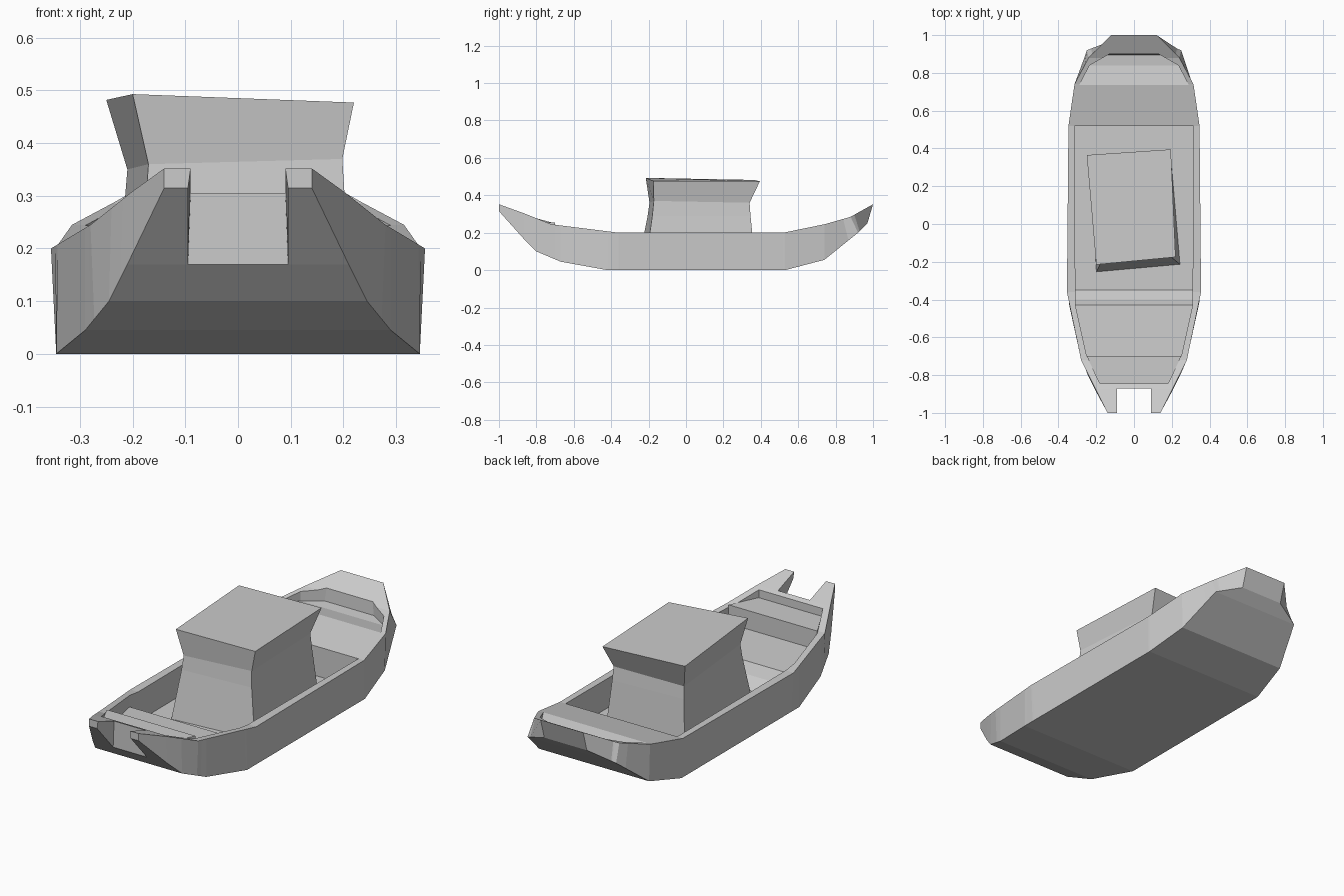
import bpy, bmesh

if "Cube" in bpy.data.objects:
    bpy.data.objects.remove(bpy.data.objects["Cube"])


def interp(knots, y):
    """Piecewise linear lookup in a list of (y, value...) knots."""
    if y <= knots[0][0]:
        return knots[0][1:]
    for a, b in zip(knots, knots[1:]):
        if y <= b[0]:
            t = (y - a[0]) / (b[0] - a[0])
            return tuple(p + (q - p) * t for p, q in zip(a[1:], b[1:]))
    return knots[-1][1:]


def loft(name, rings, cap_start=True, cap_end=True):
    """Join equal-length closed rings of points into a flat-shaded object."""
    bm = bmesh.new()
    vs = [[bm.verts.new(p) for p in r] for r in rings]
    n = len(rings[0])
    for a, b in zip(vs, vs[1:]):
        for i in range(n):
            j = (i + 1) % n
            bm.faces.new((a[i], a[j], b[j], b[i]))
    if cap_start:
        bm.faces.new(vs[0])
    if cap_end:
        bm.faces.new(vs[-1][::-1])
    bmesh.ops.remove_doubles(bm, verts=bm.verts, dist=0.0001)
    bmesh.ops.recalc_face_normals(bm, faces=bm.faces)
    me = bpy.data.meshes.new(name)
    bm.to_mesh(me)
    bm.free()
    ob = bpy.data.objects.new(name, me)
    bpy.context.collection.objects.link(ob)
    return ob


# Hull lines: (y, half width, height); keel also carries its own y at the bow
sheer = [(-1, .14, .352), (-.87, .205, .305), (-.72, .28, .245), (-.36, .355, .2),
         (.52, .347, .2), (.74, .315, .245), (.88, .24, .285), (1, .12, .352)]
keel = [(-1, .14, .315, -1), (-.87, .21, .17, -.87), (-.8, .245, .1, -.8),
        (-.67, .29, .045, -.67), (-.42, .345, 0, -.42), (.53, .345, 0, .53),
        (.74, .31, .055, .74), (.88, .25, .2, .92), (1, .12, .25, .97)]
inner = [(-.87, .17), (-.845, .18), (-.70, .25), (-.43, .31), (.52, .315),
         (.735, .29), (.84, .235), (.9, .13), (1, .08)]
# Interior floor steps (y, height); outside these the deck is flush with the rim
floor = [(-.844, .255), (-.70, .255), (-.699, .16), (-.43, .15), (-.40, .1),
         (-.35, .05), (.519, .05)]
bow_floor = [(.735, .244), (.84, .225), (.895, .23)]


def floor_height(y, rim):
    for f in (floor, bow_floor):
        if f[0][0] <= y <= f[-1][0]:
            return interp(f, y)[0]
    return rim


# Hull with stepped interior
ys = sorted({k[0] for t in (sheer, keel, inner, floor, bow_floor) for k in t if k[0] >= -.87})
rings = []
for y in ys:
    sx, sz = interp(sheer, y)
    bx, bz, by = interp(keel, y)
    ix = interp(inner, y)[0]
    half = [(bx, by, bz), (sx, y, sz), (ix, y, sz), (ix, y, floor_height(y, sz))]
    rings.append(half + [(-p[0], p[1], p[2]) for p in reversed(half)])
loft("hull", rings)

# Twin horns either side of the end notch
for side, label in ((1, "right"), (-1, "left")):
    rings = []
    for y in (-1, -.87):
        sx, sz = interp(sheer, y)
        bx, bz, _ = interp(keel, y)
        rings.append([(side * bx, y, bz), (side * sx, y, sz),
                      (side * .09, y, sz), (side * .095, y, bz)])
    loft(label + "_horn", rings, cap_end=False)

# Cabin: slightly twisted, waisted box with a flared roof
levels = [
    ((-.235, .345, .04), (.195, .37, .04), (.245, -.215, .04), (-.2, -.255, .04)),
    ((-.215, .325, .29), (.175, .345, .29), (.203, -.18, .29), (-.175, -.205, .29)),
    ((-.21, .315, .35), (.17, .34, .36), (.198, -.172, .37), (-.17, -.195, .36)),
    ((-.25, .365, .482), (.195, .395, .475), (.22, -.175, .477), (-.2, -.215, .493)),
]
loft("cabin", levels)
